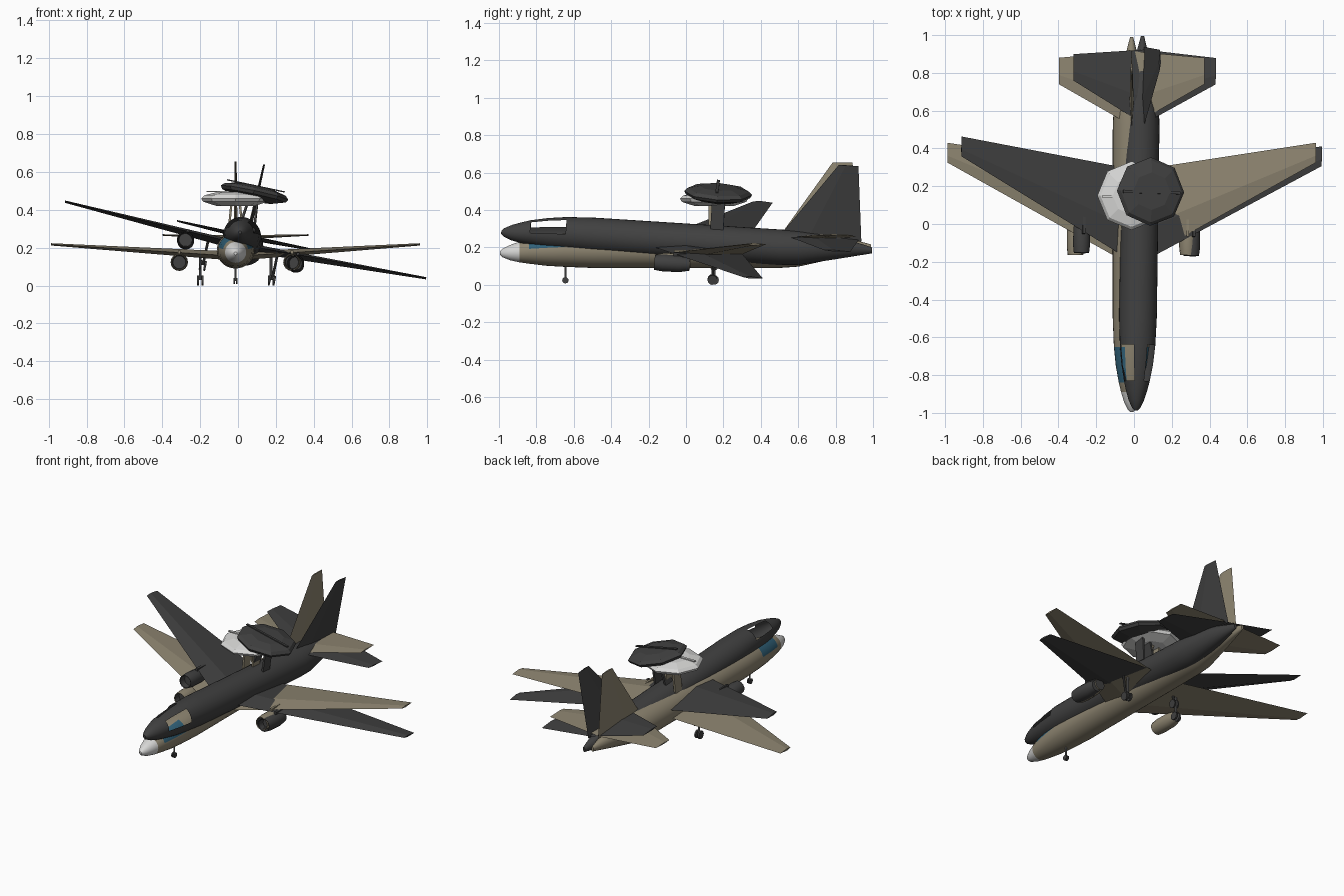
import bpy, bmesh, math
from mathutils import Matrix, Vector

if "Cube" in bpy.data.objects:
    bpy.data.objects.remove(bpy.data.objects["Cube"])


def material(name, rgb):
    m = bpy.data.materials.new(name)
    m.diffuse_color = (*rgb, 1)
    m.use_nodes = True
    m.node_tree.nodes["Principled BSDF"].inputs["Base Color"].default_value = m.diffuse_color
    return m


KHAKI = material("khaki", (0.27, 0.235, 0.165))
DARK = material("charcoal", (0.052, 0.052, 0.052))
WHITE = material("off_white", (0.68, 0.68, 0.67))
BLUE = material("window_blue", (0.03, 0.12, 0.19))
GREY = material("strut_grey", (0.16, 0.16, 0.16))


def finish(bm, name, pose, mats, smooth=False):
    """Turn a bmesh into a posed object."""
    bmesh.ops.transform(bm, matrix=pose, verts=bm.verts)
    me = bpy.data.meshes.new(name)
    bm.to_mesh(me)
    bm.free()
    ob = bpy.data.objects.new(name, me)
    bpy.context.collection.objects.link(ob)
    for m in mats:
        me.materials.append(m)
    if smooth:
        bpy.ops.object.select_all(action='DESELECT')
        ob.select_set(True)
        bpy.context.view_layer.objects.active = ob
        bpy.ops.object.shade_smooth_by_angle(angle=math.radians(35))
    return ob


def loft(sections):
    """Skin a list of point loops and cap both ends."""
    bm = bmesh.new()
    loops = [[bm.verts.new(p) for p in s] for s in sections]
    n = len(loops[0])
    for a, b in zip(loops, loops[1:]):
        for i in range(n):
            j = (i + 1) % n
            bm.faces.new((a[i], a[j], b[j], b[i]))
    bm.faces.new(loops[0])
    bm.faces.new(loops[-1][::-1])
    bmesh.ops.recalc_face_normals(bm, faces=bm.faces)
    return bm


def ring(y, cz, rx, rz, n, cx=0):
    return [(cx + rx * math.sin(2 * math.pi * i / n), y,
             cz + rz * math.cos(2 * math.pi * i / n)) for i in range(n)]


def foil(le, te, at, thick, upright=False):
    """Four-point aerofoil section at an (x, z) position."""
    x, z = at
    pts = []
    for f, t in ((0, 0), (0.35, thick), (1, 0), (0.35, -thick)):
        y = le + (te - le) * f
        pts.append((x + t, y, z) if upright else (x, y, z + t))
    return pts


def box(center, size):
    bm = bmesh.new()
    bmesh.ops.create_cube(bm, size=1)
    bmesh.ops.transform(bm, verts=bm.verts,
                        matrix=Matrix.Translation(center) @ Matrix.Diagonal((*size, 1)))
    return bm


def rod(p, q, r, n):
    p, q = Vector(p), Vector(q)
    d = q - p
    bm = bmesh.new()
    bmesh.ops.create_cone(bm, cap_ends=True, segments=n, radius1=r, radius2=r, depth=d.length)
    rot = d.to_track_quat('Z', 'Y').to_matrix().to_4x4()
    bmesh.ops.transform(bm, verts=bm.verts, matrix=Matrix.Translation((p + q) / 2) @ rot)
    return bm


BODY = [(-0.995, -0.015, 0.008, 0.008), (-0.98, -0.015, 0.022, 0.023),
        (-0.94, -0.013, 0.041, 0.041), (-0.89, -0.010, 0.056, 0.055),
        (-0.84, -0.006, 0.068, 0.066), (-0.75, -0.003, 0.084, 0.080),
        (-0.65, 0, 0.094, 0.089), (-0.50, 0, 0.100, 0.095),
        (0.50, 0, 0.100, 0.095), (0.60, 0.003, 0.096, 0.091),
        (0.80, 0.018, 0.058, 0.062), (0.99, 0.015, 0.008, 0.016)]


def aircraft(prefix, pose, painted):
    def mat(m):
        return [m if painted else DARK]

    # fuselage: white nose, side cockpit windows (open on the plain hull)
    bm = loft([ring(*s, 32) for s in BODY])
    windows = []
    for f in bm.faces:
        c = f.calc_center_median()
        ang = math.degrees(math.atan2(abs(c.x), c.z))
        if c.y < -0.89:
            f.material_index = 1
        elif -0.84 < c.y < -0.65 and 22.5 < ang < 79:
            f.material_index = 2
            windows.append(f)
    if not painted:
        bmesh.ops.delete(bm, geom=windows, context='FACES')
    finish(bm, prefix + "fuselage", pose,
           [KHAKI, WHITE, BLUE] if painted else [DARK] * 3, True)

    # tail fin
    bm = loft([foil(0.49, 0.93, (0, 0.06), 0.011, True),
               foil(0.785, 0.89, (0, 0.47), 0.005, True)])
    finish(bm, prefix + "tail_fin", pose, mat(KHAKI))

    for s, side in ((-1, "left_"), (1, "right_")):
        n = prefix + side
        # wing and tailplane
        bm = loft([foil(-0.22, 0.28, (0, -0.03), 0.024),
                   foil(0.325, 0.43, (s * 0.975, 0.0325), 0.006)])
        finish(bm, n + "wing", pose, mat(KHAKI))
        bm = loft([foil(0.52, 0.915, (0, 0.068), 0.012),
                   foil(0.74, 0.88, (s * 0.385, 0.082), 0.004)])
        finish(bm, n + "tailplane", pose, mat(KHAKI))

        # engine with recessed intake and pylon
        ex, ez = s * 0.2975, -0.062
        prof = [(-0.12, 0.034), (-0.16, 0.037), (-0.163, 0.041), (-0.12, 0.046),
                (-0.03, 0.045), (0.025, 0.034)]
        bm = loft([ring(y, ez, r, r, 16, ex) for y, r in prof])
        for f in bm.faces:
            c = f.calc_center_median()
            if math.hypot(c.x - ex, c.z - ez) < 0.0362 and c.y < -0.1 or len(f.verts) > 4:
                f.material_index = 1
        finish(bm, n + "engine", pose, [KHAKI if painted else DARK, DARK], True)
        finish(box((ex, -0.02, -0.015), (0.014, 0.09, 0.03)), n + "engine_pylon", pose, mat(KHAKI))

        # main landing gear
        gx = s * 0.187
        finish(rod((gx, 0.15, -0.02), (gx, 0.15, -0.157), 0.007, 8), n + "main_gear_leg", pose, mat(GREY))
        for k, w in ((-1, "inner"), (1, "outer")):
            finish(rod((gx + k * 0.007, 0.15, -0.159), (gx + k * 0.017, 0.15, -0.159), 0.026, 12),
                   n + "main_wheel_" + w, pose, mat(DARK), True)
        # nose wheels
        finish(rod((s * 0.003, -0.645, -0.161), (s * 0.010, -0.645, -0.161), 0.017, 12),
               n + "nose_wheel", pose, mat(DARK), True)
        # radar dish struts
        bm = loft([[(s * x + dx, y, z) for dx, y in
                    ((-0.006, 0.12), (0.006, 0.12), (0.006, 0.19), (-0.006, 0.19))]
                   for x, z in ((0.04, 0.07), (0.022, 0.25))])
        finish(bm, n + "radar_strut", pose, mat(KHAKI))

    finish(rod((0, -0.645, -0.08), (0, -0.645, -0.16), 0.005, 8), prefix + "nose_gear_leg", pose, mat(GREY))

    # eight-sided radar dish with a thin bar on top
    dish = [(0.235, 0.10), (0.258, 0.172), (0.275, 0.182), (0.292, 0.165), (0.308, 0.10)]
    bm = loft([[(r * math.cos(i * math.pi / 4), 0.15 + r * math.sin(i * math.pi / 4), z)
                for i in range(8)] for z, r in dish])
    finish(bm, prefix + "radar_dish", pose, mat(WHITE))
    finish(box((0, 0.145, 0.311), (0.31, 0.016, 0.006)), prefix + "radar_bar", pose, mat(WHITE))


# painted aircraft, level
aircraft("", Matrix.Translation((-0.0125, 0, 0.185)), True)

# plain dark aircraft overlapping it: rolled, nose up, slightly yawed
tilt = (Matrix.Rotation(math.radians(-0.8), 4, 'Z')
        @ Matrix.Rotation(math.radians(-3.65), 4, 'X')
        @ Matrix.Rotation(math.radians(12), 4, 'Y'))
aircraft("dark_", Matrix.Translation((0.028, 0.006, 0.232)) @ tilt, False)
